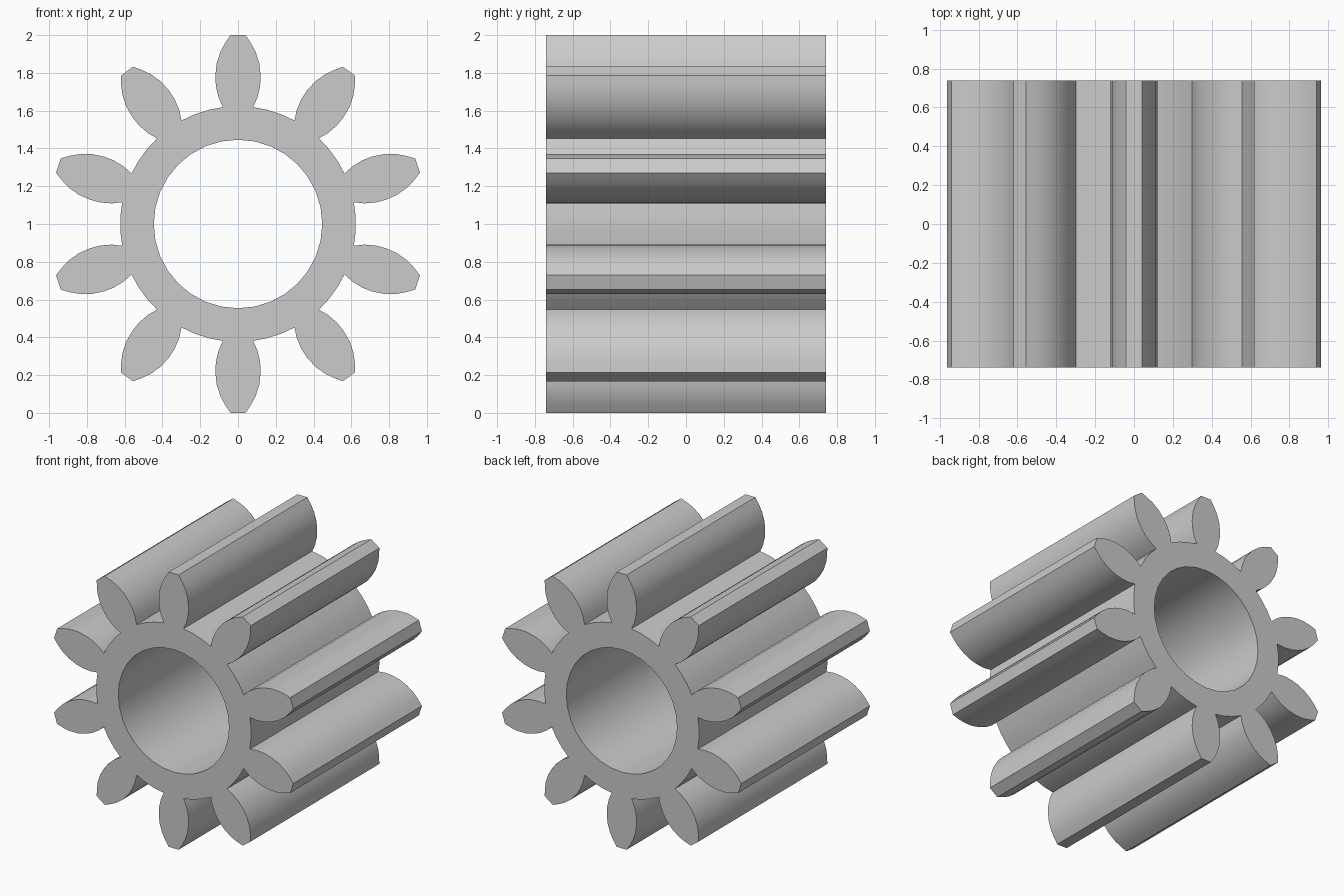
import bpy, bmesh
from math import sin, cos, pi, radians
from mathutils import Vector

cube = bpy.data.objects.get("Cube")
if cube:
    bpy.data.objects.remove(cube, do_unlink=True)

TEETH = 10
HALF_LENGTH = 0.74
ROOT_RADIUS = 0.624
BORE_RADIUS = 0.446
BORE_SIDES = 32

# Right half of one tooth, from root to tip: (half width, radius)
FLANK = [(0.08, 0.619), (0.103, 0.67), (0.117, 0.73), (0.12, 0.785),
         (0.113, 0.85), (0.094, 0.91), (0.07, 0.955), (0.04, 1.0)]


def polar(radius, angle):
    """Point on a circle, with the angle measured clockwise from straight up."""
    return Vector((radius * sin(angle), -HALF_LENGTH, 1 + radius * cos(angle)))


def turned(x, r, angle):
    return Vector((x * cos(angle) + r * sin(angle), -HALF_LENGTH,
                   1 + r * cos(angle) - x * sin(angle)))


# Outer outline: each tooth followed by the root arc to the next one
outline = []
for i in range(TEETH):
    a = 2 * pi * i / TEETH
    outline += [turned(-x, r, a) for x, r in FLANK]
    outline += [turned(x, r, a) for x, r in reversed(FLANK)]
    outline += [polar(ROOT_RADIUS, a + radians(d)) for d in (14.4, 21.6)]
bore = [polar(BORE_RADIUS, 2 * pi * i / BORE_SIDES) for i in range(BORE_SIDES)]

# Fill the end face around the bore, then extrude along the axle
bm = bmesh.new()
edges = []
for loop in (outline, bore):
    verts = [bm.verts.new(p) for p in loop]
    edges += [bm.edges.new((v, verts[i - 1])) for i, v in enumerate(verts)]
bmesh.ops.triangle_fill(bm, edges=edges, use_beauty=True, normal=(0, -1, 0))
result = bmesh.ops.extrude_face_region(bm, geom=bm.faces[:], use_keep_orig=True)
moved = [g for g in result["geom"] if isinstance(g, bmesh.types.BMVert)]
bmesh.ops.translate(bm, verts=moved, vec=(0, 2 * HALF_LENGTH, 0))
bmesh.ops.recalc_face_normals(bm, faces=bm.faces[:])

mesh = bpy.data.meshes.new("pinion_gear")
bm.to_mesh(mesh)
bm.free()
gear = bpy.data.objects.new("pinion_gear", mesh)
bpy.context.collection.objects.link(gear)

# Plain grey metal
grey = bpy.data.materials.new("plain_grey")
grey.use_nodes = True
colour = (0.6, 0.6, 0.6, 1)
grey.diffuse_color = colour
grey.node_tree.nodes["Principled BSDF"].inputs["Base Color"].default_value = colour
mesh.materials.append(grey)

# Smooth flanks and bore, crisp roots, tips and ends
bpy.ops.object.select_all(action='DESELECT')
gear.select_set(True)
bpy.context.view_layer.objects.active = gear
bpy.ops.object.shade_smooth_by_angle(angle=radians(28))
